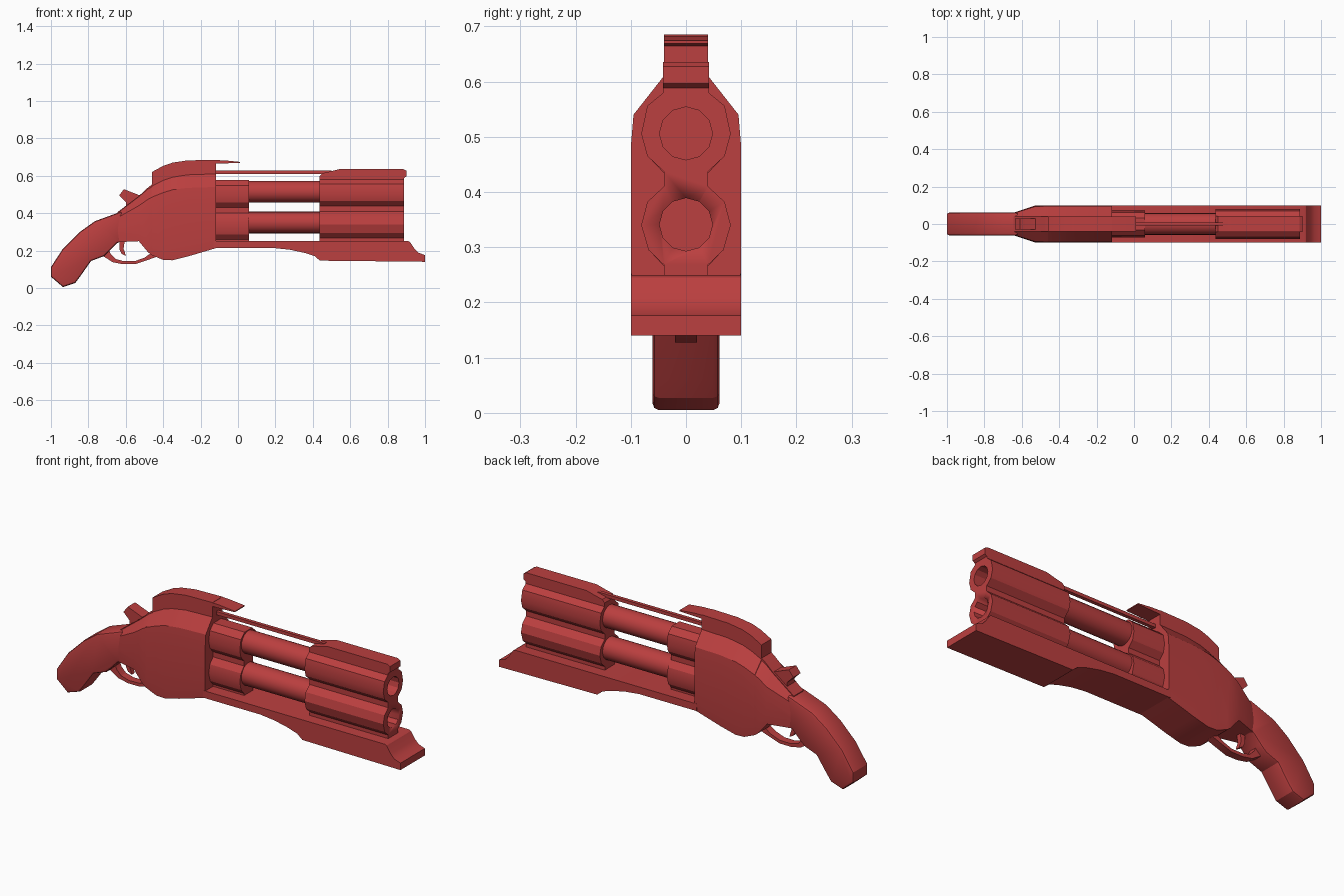
import bpy, bmesh, math
from mathutils import Matrix

red = bpy.data.materials.new("red")
red.diffuse_color = (0.5, 0.05, 0.05, 1)


def finish(bm, name, bevel=0):
    bmesh.ops.recalc_face_normals(bm, faces=bm.faces)
    me = bpy.data.meshes.new(name)
    bm.to_mesh(me)
    bm.free()
    ob = bpy.data.objects.new(name, me)
    bpy.context.collection.objects.link(ob)
    me.materials.append(red)
    bpy.ops.object.select_all(action='DESELECT')
    bpy.context.view_layer.objects.active = ob
    ob.select_set(True)
    if bevel:
        m = ob.modifiers.new("bevel", 'BEVEL')
        m.width, m.segments = bevel, 2
        m.limit_method, m.angle_limit = 'ANGLE', math.radians(60)
        bpy.ops.object.modifier_apply(modifier="bevel")
    bpy.ops.object.shade_smooth_by_angle(angle=math.radians(28))
    return ob


def loft(name, rings, bevel=0):
    """Skin a list of equal-length point rings and cap both ends."""
    bm = bmesh.new()
    vs = [[bm.verts.new(p) for p in r] for r in rings]
    n = len(rings[0])
    for a, b in zip(vs, vs[1:]):
        for i in range(n):
            j = (i + 1) % n
            bm.faces.new((a[i], a[j], b[j], b[i]))
    bm.faces.new(vs[0])
    bm.faces.new(vs[-1])
    return finish(bm, name, bevel)


def plate(name, pts, w, bevel=0):
    """Side profile (x, z) extruded to y = +-w."""
    return loft(name, [[(x, s * w, z) for x, z in pts] for s in (-1, 1)], bevel)


def cylinder(name, x0, x1, z, r, sides):
    bm = bmesh.new()
    mat = Matrix.Translation(((x0 + x1) / 2, 0, z)) @ Matrix.Rotation(math.pi / 2, 4, 'Y')
    bmesh.ops.create_cone(bm, cap_ends=True, segments=sides, radius1=r, radius2=r,
                          depth=x1 - x0, matrix=mat)
    return finish(bm, name)


# receiver: x, bottom, shoulder, neck, top, half width, half width of the ridge
stations = [
    (-0.645, 0.245, 0.375, 0.40, 0.405, 0.06, 0.04),
    (-0.53, 0.25, 0.44, 0.488, 0.492, 0.098, 0.04),
    (-0.48, 0.19, 0.475, 0.53, 0.538, 0.1, 0.04),
    (-0.461, 0.175, 0.485, 0.54, 0.552, 0.1, 0.04),
    (-0.46, 0.175, 0.486, 0.545, 0.62, 0.1, 0.04),
    (-0.40, 0.15, 0.51, 0.575, 0.653, 0.1, 0.04),
    (-0.35, 0.148, 0.525, 0.592, 0.67, 0.1, 0.04),
    (-0.27, 0.168, 0.535, 0.605, 0.682, 0.1, 0.04),
    (-0.118, 0.213, 0.54, 0.61, 0.685, 0.1, 0.04),
]
rings = []
for x, bot, sh, neck, top, w, t in stations:
    half = [(w * 0.96, bot), (w, bot + 0.05), (w, sh - 0.06), (w * 0.95, sh), (t, neck), (t, top)]
    rings.append([(x, y, z) for y, z in half] + [(x, -y, z) for y, z in reversed(half)])
loft("receiver", rings)

# hood spur over the barrels
plate("hood_spur", [(-0.13, 0.684), (-0.07, 0.682), (0.01, 0.674), (0.01, 0.669), (-0.13, 0.664)], 0.04)

# grip
plate("grip", [(-0.62, 0.41), (-0.765, 0.357), (-0.845, 0.30), (-0.936, 0.21), (-1, 0.112),
               (-1, 0.06), (-0.936, 0.005), (-0.87, 0.027), (-0.845, 0.06), (-0.786, 0.144),
               (-0.717, 0.17), (-0.685, 0.2), (-0.647, 0.24), (-0.62, 0.25)], 0.061, 0.012)

# trigger guard, trigger, hammer
plate("trigger_guard", [(-0.73, 0.175), (-0.705, 0.16), (-0.67, 0.138), (-0.615, 0.127), (-0.55, 0.127),
                        (-0.487, 0.148), (-0.44, 0.165), (-0.46, 0.19), (-0.50, 0.162), (-0.55, 0.144),
                        (-0.61, 0.143), (-0.655, 0.155), (-0.68, 0.18), (-0.69, 0.205)], 0.02)
plate("trigger", [(-0.635, 0.255), (-0.633, 0.205), (-0.622, 0.183), (-0.60, 0.172),
                  (-0.605, 0.19), (-0.612, 0.21), (-0.605, 0.255)], 0.012)
plate("hammer", [(-0.635, 0.495), (-0.61, 0.528), (-0.53, 0.497), (-0.49, 0.49),
                 (-0.56, 0.42), (-0.60, 0.43), (-0.60, 0.46)], 0.03)

# fore-end rail
plate("fore_end", [(-0.13, 0.213), (0.198, 0.213), (0.28, 0.204), (0.358, 0.187), (0.41, 0.17),
                   (0.438, 0.146), (1, 0.14), (1, 0.176), (0.965, 0.188), (0.945, 0.208),
                   (0.92, 0.245), (0.91, 0.25), (-0.13, 0.25)], 0.1)

# twin-lobed barrel blocks
lobes = [(0.036, 0.584), (0.07, 0.556), (0.081, 0.505), (0.07, 0.465), (0.04, 0.437),
         (0.04, 0.41), (0.07, 0.382), (0.081, 0.34), (0.068, 0.295), (0.04, 0.268), (0.04, 0.248)]


def barrel_block(name, x0, x1, sy, dz):
    pts = [(y * sy, z - dz) for y, z in lobes]
    pts += [(-y, z) for y, z in reversed(pts)]
    return loft(name, [[(x, y, z) for y, z in pts] for x in (x0, x1)])


barrel_block("breech_block", -0.125, 0.06, 0.88, 0.008)
muzzle = barrel_block("muzzle_block", 0.437, 0.888, 1.0, 0)

# barrels and bores
for tag, z in (("upper", 0.507), ("lower", 0.342)):
    cylinder(tag + "_barrel", -0.05, 0.5, z + 0.008, 0.058, 20)
    cutter = cylinder("bore_cutter", 0.6, 0.95, z - 0.001, 0.048, 12)
    cutter.hide_render = True
    m = muzzle.modifiers.new("bore", 'BOOLEAN')
    m.object, m.solver = cutter, 'EXACT'
    bpy.context.view_layer.objects.active = muzzle
    bpy.ops.object.modifier_apply(modifier="bore")
    bpy.data.objects.remove(cutter)

# top rib and sight rod
plate("top_rib", [(0.437, 0.57), (0.437, 0.598), (0.45, 0.613), (0.49, 0.622), (0.54, 0.635),
                  (0.885, 0.635), (0.9, 0.627), (0.9, 0.596), (0.888, 0.588), (0.888, 0.57)], 0.042)
plate("sight_rod", [(-0.13, 0.61), (0.5, 0.61), (0.5, 0.627), (-0.13, 0.627)], 0.009)
